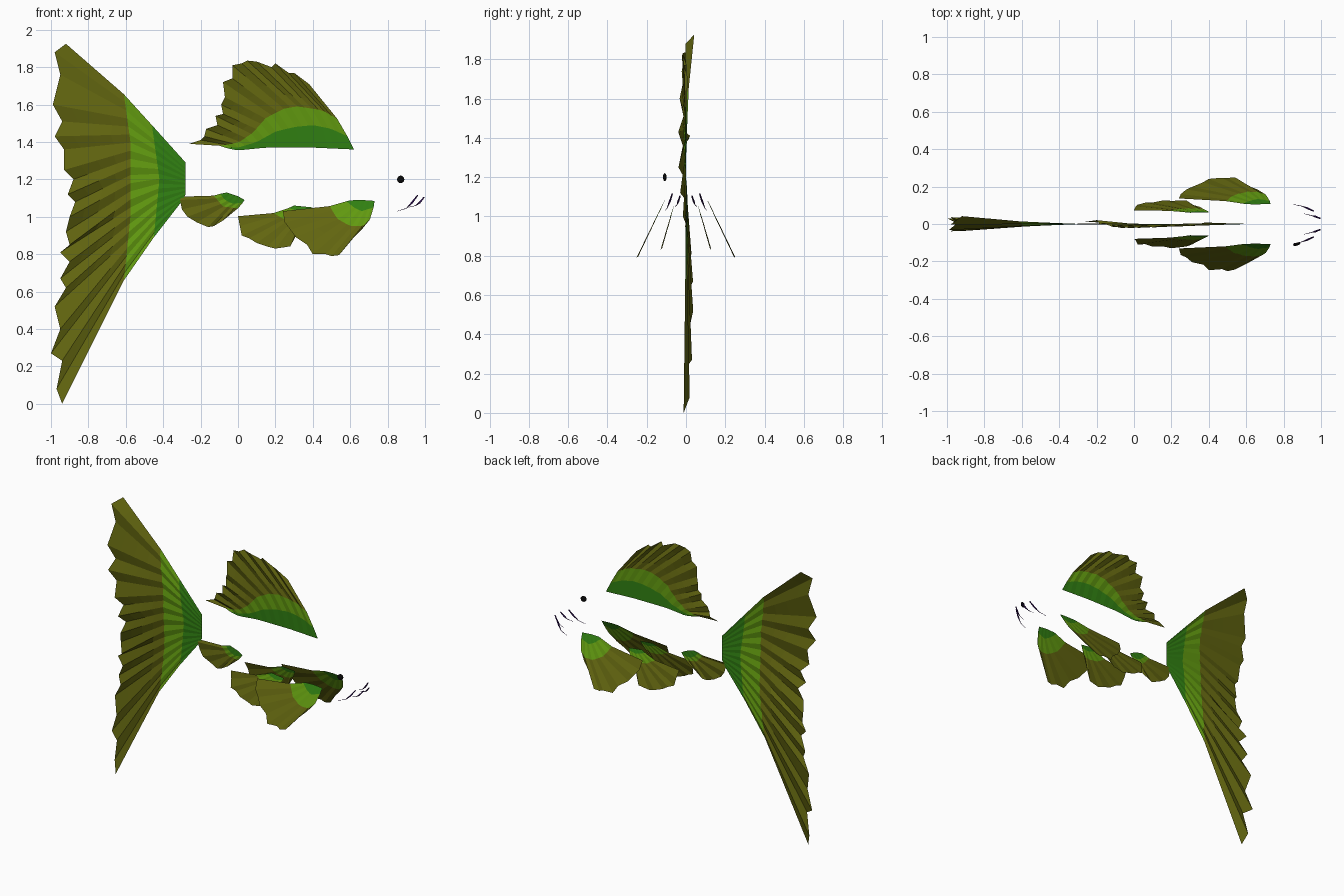
import bpy, bmesh, math
from mathutils import Vector

cube = bpy.data.objects.get("Cube")
if cube:
    bpy.data.objects.remove(cube, do_unlink=True)


def material(name, rgb):
    m = bpy.data.materials.new(name)
    m.use_nodes = True
    m.diffuse_color = (*rgb, 1)
    m.node_tree.nodes["Principled BSDF"].inputs["Base Color"].default_value = (*rgb, 1)
    return m


dark = material("dark green", (0.03, 0.215, 0.006))
bright = material("bright green", (0.12, 0.32, 0.005))
olive = material("olive", (0.123, 0.132, 0.005))
black = material("black", (0.003, 0.003, 0.003))
purple = material("purple", (0.03, 0.005, 0.1))


def resample(row, n):
    """Spread n points evenly along a polyline."""
    pts = [Vector(p) for p in row]
    seg = [(b - a).length for a, b in zip(pts, pts[1:])]
    out = []
    for k in range(n):
        d, i = sum(seg) * k / (n - 1), 0
        while i < len(seg) - 1 and d > seg[i]:
            d -= seg[i]
            i += 1
        out.append(pts[i].lerp(pts[i + 1], min(1, d / seg[i])))
    return out


def fin(name, root, band, edge, tip, depth, pleat=0.0, steps=4):
    """Pleated fan: root, two colour boundaries and a ragged tip, as (x, z) rows."""
    n = len(tip)
    rows = [resample(r, n) for r in (root, band, edge)]
    ends = [Vector(p) for p in tip]
    rows += [[a.lerp(b, s / steps) for a, b in zip(rows[2], ends)]
             for s in range(1, steps + 1)]
    bm = bmesh.new()
    grid = []
    for j, row in enumerate(rows):
        t = j / (len(rows) - 1)
        grid.append([bm.verts.new((p.x, depth(p.x, p.y, t, k / (n - 1))
                                   + pleat * t * (-1) ** k, p.y))
                     for k, p in enumerate(row)])
    for j in range(len(rows) - 1):
        for k in range(n - 1):
            f = bm.faces.new((grid[j][k], grid[j][k + 1], grid[j + 1][k + 1], grid[j + 1][k]))
            f.material_index = min(j, 2)
    me = bpy.data.meshes.new(name)
    bm.to_mesh(me)
    bm.free()
    for m in (dark, bright, olive):
        me.materials.append(m)
    ob = bpy.data.objects.new(name, me)
    bpy.context.collection.objects.link(ob)
    return ob


# Tail fin
fin("tail_fin",
    [(-.28, 1.29), (-.28, 1.12), (-.31, 1.07)],
    [(-.46, 1.49), (-.42, 1.2), (-.45, .89)],
    [(-.61, 1.655), (-.575, 1.4), (-.575, 1.0), (-.61, .66)],
    [(-.92, 1.925), (-.98, 1.88), (-.95, 1.76), (-.99, 1.6), (-.94, 1.51),
     (-.98, 1.43), (-.93, 1.36), (-.93, 1.25), (-.88, 1.2), (-.91, 1.12),
     (-.87, 1.08), (-.9, 1.0), (-.92, .92), (-.9, .85), (-.95, .81),
     (-.9, .76), (-.95, .67), (-.92, .62), (-.98, .52), (-.95, .4),
     (-1.0, .27), (-.94, .23), (-.97, .08), (-.94, 0)],
    lambda x, z, t, u: t * (-.028 * math.sin(u * math.tau) * (1 if u < .5 else .9)
                            + (.03 * (1 - u / .1) if u < .1 else 0)),
    pleat=.012)

# Dorsal fin
fin("dorsal_fin",
    [(.62, 1.36), (.4, 1.37), (.15, 1.37), (0, 1.355), (-.05, 1.365)],
    [(.585, 1.43), (.5, 1.47), (.4, 1.49), (.3, 1.48), (.2, 1.455), (.1, 1.4),
     (0, 1.37), (-.07, 1.37)],
    [(.53, 1.525), (.45, 1.57), (.32, 1.59), (.25, 1.58), (.15, 1.53), (.08, 1.45),
     (0, 1.395), (-.1, 1.38)],
    [(.38, 1.71), (.3, 1.77), (.27, 1.77), (.2, 1.82), (.18, 1.8), (.1, 1.83),
     (.05, 1.835), (.02, 1.82), (-.03, 1.81), (-.03, 1.74), (-.08, 1.72), (-.07, 1.64),
     (-.09, 1.6), (-.08, 1.55), (-.12, 1.54), (-.11, 1.49), (-.17, 1.47), (-.18, 1.43),
     (-.2, 1.41), (-.26, 1.39)],
    lambda x, z, t, u: t * (.02 * max(0, u - .8) * 5 - .014 * math.sin(u * math.pi)),
    pleat=.008)

# Anal fin
fin("anal_fin",
    [(.035, 1.09), (0, 1.11), (-.06, 1.13)],
    [(.025, 1.075), (-.03, 1.07), (-.07, 1.09), (-.095, 1.123)],
    [(0, 1.045), (-.08, 1.055), (-.13, 1.113)],
    [(-.02, 1.03), (-.08, .98), (-.13, .95), (-.16, .945), (-.22, .97), (-.27, 1.0),
     (-.3, 1.04), (-.31, 1.09), (-.3, 1.108)],
    lambda x, z, t, u: 0, pleat=.004, steps=2)

# Paired fins and mouth strands
for side, s in (("left", 1), ("right", -1)):
    fin(side + "_pectoral_fin",
        [(.73, 1.085), (.66, 1.09), (.6, 1.088)],
        [(.725, 1.05), (.66, 1.03), (.62, 1.05), (.58, 1.083)],
        [(.705, .985), (.67, .95), (.6, .95), (.53, .99), (.49, 1.057)],
        [(.66, .93), (.6, .87), (.54, .795), (.5, .79), (.47, .8), (.4, .8),
         (.37, .85), (.31, .89), (.28, .93), (.25, .97), (.24, 1.03)],
        lambda x, z, t, u: s * (.105 + (1.09 - z) * .48), pleat=.003, steps=2)
    fin(side + "_pelvic_fin",
        [(.4, 1.05), (.35, 1.055), (.3, 1.06)],
        [(.395, 1.035), (.34, 1.025), (.27, 1.047)],
        [(.375, 1.0), (.33, .975), (.25, .985), (.19, 1.02)],
        [(.35, .96), (.31, .9), (.28, .842), (.2, .83), (.16, .84), (.1, .86),
         (.06, .885), (.02, .9), (.01, .95), (0, 1.003)],
        lambda x, z, t, u: s * (.06 + (1.06 - z) * .29), pleat=.003, steps=2)
    strands = {
        "_outer_mouth_strand": [(.85, .105, 1.03), (.9, .095, 1.045),
                                (.93, .083, 1.075), (.96, .07, 1.115)],
        "_inner_mouth_strand": [(.91, .055, 1.05), (.95, .045, 1.06),
                                (.97, .04, 1.075), (.995, .03, 1.105)]}
    for name, path in strands.items():
        cu = bpy.data.curves.new(side + name, "CURVE")
        cu.dimensions = "3D"
        cu.bevel_depth = .006
        cu.bevel_resolution = 1
        cu.materials.append(purple)
        sp = cu.splines.new("POLY")
        sp.points.add(len(path) - 1)
        for p, (x, y, z), r in zip(sp.points, path, (.15, .3, .9, .6)):
            p.co = (x, s * y, z, 1)
            p.radius = r
        bpy.context.collection.objects.link(bpy.data.objects.new(side + name, cu))

# Eye
bpy.ops.mesh.primitive_uv_sphere_add(segments=16, ring_count=10, radius=.02,
                                     location=(.87, -.108, 1.2))
eye = bpy.context.object
eye.name = "eye"
eye.scale = (1, .4, 1)
eye.rotation_euler.z = math.radians(15)
eye.data.materials.append(black)
bpy.ops.object.shade_smooth_by_angle()
